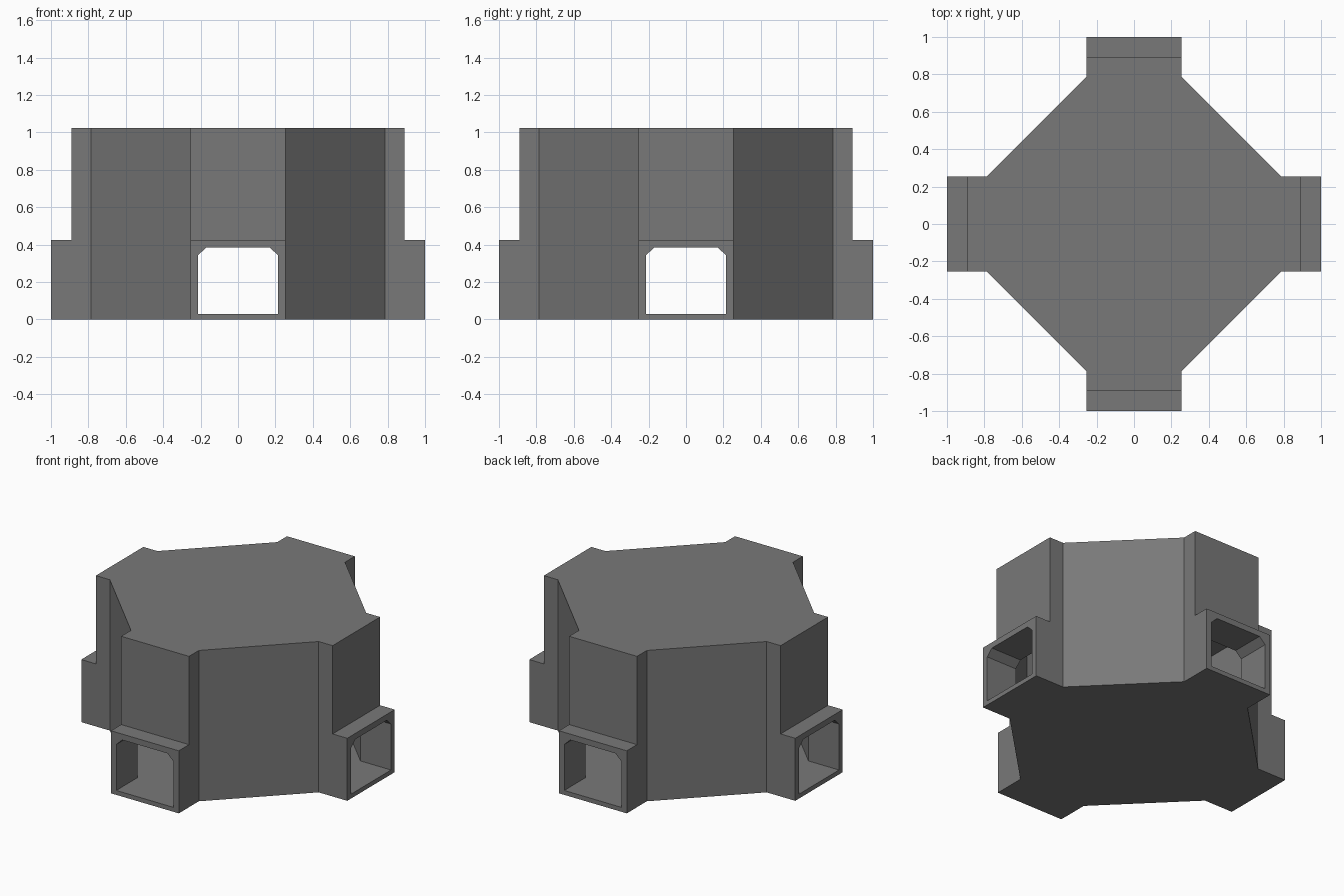
import bpy, bmesh
from mathutils import Matrix
from math import pi

if "Cube" in bpy.data.objects:
    bpy.data.objects.remove(bpy.data.objects["Cube"])

W, SHOULDER = 0.255, 0.785          # half width of an arm, where arms meet the diagonals


def prism(name, profile, z0, z1, matrix=Matrix()):
    """Extrude a closed 2D profile from z0 to z1."""
    bm = bmesh.new()
    face = bm.faces.new([bm.verts.new((x, y, z0)) for x, y in profile])
    top = bmesh.ops.extrude_face_region(bm, geom=[face])["geom"]
    bmesh.ops.translate(bm, vec=(0, 0, z1 - z0),
                        verts=[v for v in top if isinstance(v, bmesh.types.BMVert)])
    bmesh.ops.transform(bm, matrix=matrix, verts=bm.verts)
    bmesh.ops.recalc_face_normals(bm, faces=bm.faces)
    me = bpy.data.meshes.new(name)
    bm.to_mesh(me)
    bm.free()
    ob = bpy.data.objects.new(name, me)
    bpy.context.collection.objects.link(ob)
    return ob


def around(quarter):
    """Repeat a quarter outline four times about the z axis."""
    pts = []
    for _ in range(4):
        pts += quarter
        quarter = [(-y, x) for x, y in quarter]
    return pts


def combine(target, tool, operation):
    """Apply a boolean, then remove the helper."""
    mod = target.modifiers.new(tool.name, "BOOLEAN")
    mod.operation, mod.solver, mod.object = operation, "EXACT", tool
    tool.hide_render = True
    dg = bpy.context.evaluated_depsgraph_get()
    me = bpy.data.meshes.new_from_object(target.evaluated_get(dg))
    target.modifiers.clear()
    target.data = me
    bpy.data.objects.remove(tool)


# Tall chamber with four short arms
hall = prism("junction_hall",
             around([(0.89, -W), (0.89, W), (SHOULDER, W), (W, SHOULDER)]), 0, 1.025)

# Low doorway blocks at the arm ends
for i in range(2):
    a, b = (1.0, W) if i == 0 else (W, 1.0)
    combine(hall, prism("doorway_block", [(-a, -b), (a, -b), (a, b), (-a, b)], 0, 0.425), "UNION")

# Hollow eight-sided room inside
combine(hall, prism("room_cutter", around([(0.77, -0.215), (0.77, 0.215)]), 0.03, 0.985),
        "DIFFERENCE")

# Doorway tunnels with chamfered top corners, running through both ways
tunnel = [(-0.215, 0.03), (0.215, 0.03), (0.215, 0.342),
          (0.17, 0.385), (-0.17, 0.385), (-0.215, 0.342)]
for i in range(2):
    turn = Matrix.Rotation(i * pi / 2, 4, "Z") @ Matrix.Rotation(pi / 2, 4, "X")
    combine(hall, prism("tunnel_cutter", tunnel, -1.2, 1.2, turn), "DIFFERENCE")

# Dark grey finish on every face
mat = bpy.data.materials.new("dark_grey")
mat.diffuse_color = (0.19, 0.19, 0.19, 1)
mat.use_nodes = True
mat.node_tree.nodes["Principled BSDF"].inputs["Base Color"].default_value = mat.diffuse_color
hall.data.materials.clear()
hall.data.materials.append(mat)
for p in hall.data.polygons:
    p.material_index = 0
